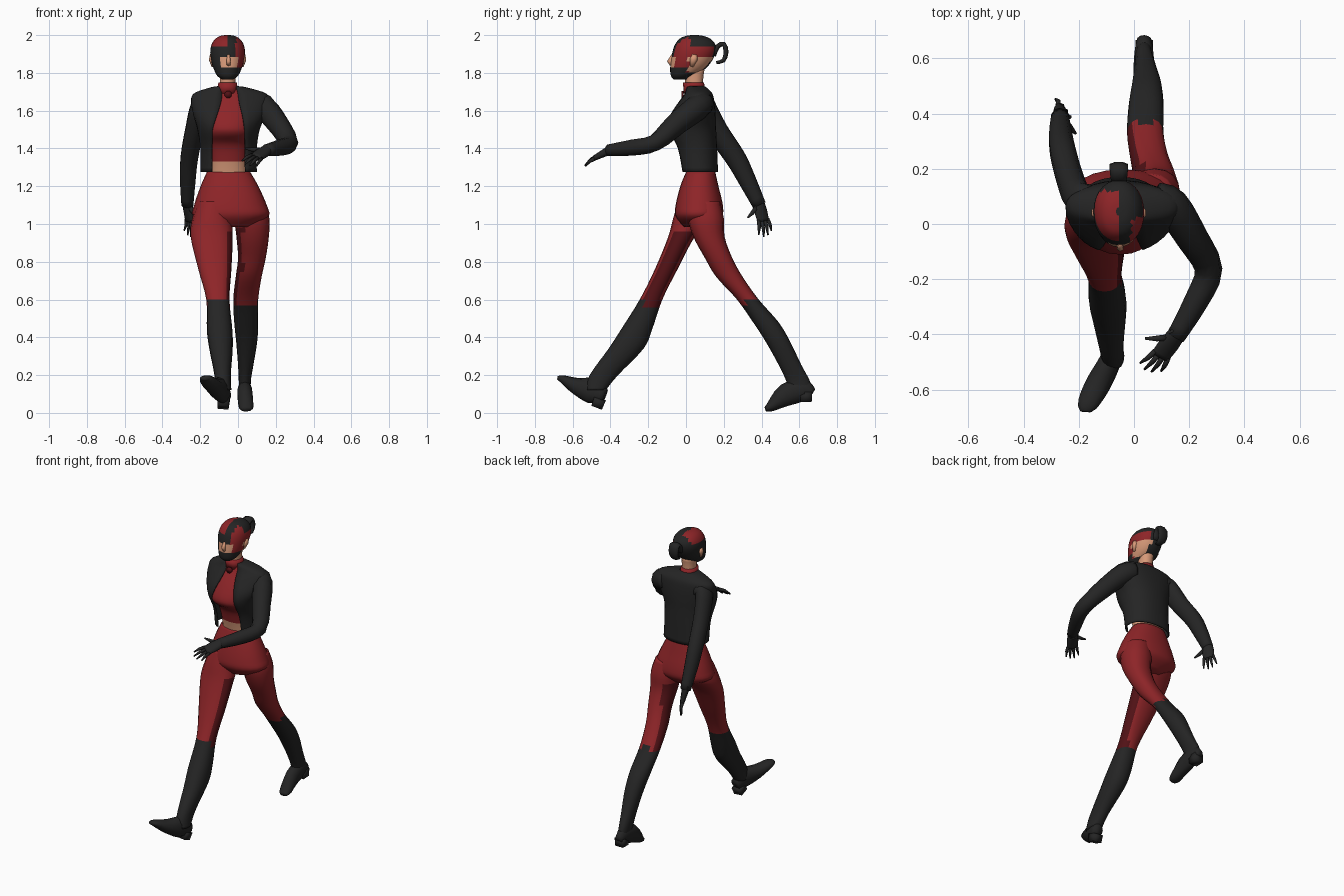
import bpy, bmesh, math
from mathutils import Vector as V

def mat(name, rgb):
    m = bpy.data.materials.new(name)
    m.diffuse_color = (*rgb, 1)
    return m

MATS = [mat("charcoal", (.018, .018, .018)), mat("red", (.27, .018, .021)),
        mat("dark red", (.085, .006, .008)), mat("skin", (.68, .32, .19))]
BLACK, RED, DARK, SKIN = range(4)

def spline(rows, sub):
    """Catmull-Rom interpolation of tuples."""
    out = []
    for i in range(len(rows) - 1):
        a, b, c, d = rows[max(i-1, 0)], rows[i], rows[i+1], rows[min(i+2, len(rows)-1)]
        for k in range(sub):
            t = k / sub
            out.append(tuple(.5*(2*q + (r-p)*t + (2*p-5*q+4*r-s)*t*t + (3*q-p-3*r+s)*t**3)
                             for p, q, r, s in zip(a, b, c, d)))
    return out + [rows[-1]]

def skin_rings(name, rings, col, closed=True):
    bm = bmesh.new()
    vs = [[bm.verts.new(p) for p in r] for r in rings]
    n = len(vs[0])
    for a, b in zip(vs, vs[1:]):
        for j in range(n if closed else n - 1):
            k = (j + 1) % n
            bm.faces.new((a[j], a[k], b[k], b[j]))
    if closed:
        bm.faces.new(vs[0])
        bm.faces.new(vs[-1])
    bmesh.ops.recalc_face_normals(bm, faces=bm.faces)
    for f in bm.faces:
        f.normal_update()
        f.smooth = True
        f.material_index = col(f.calc_center_median(), f.normal) if callable(col) else col
    me = bpy.data.meshes.new(name)
    bm.to_mesh(me)
    bm.free()
    for m in MATS:
        me.materials.append(m)
    ob = bpy.data.objects.new(name, me)
    bpy.context.collection.objects.link(ob)
    return ob

def loft(name, rows, col, n=16, sub=4, e=.9):
    """Level rings; row = z, x0, x1, y0, y1 and, if open at the front, half gap."""
    rings, opened = [], len(rows[0]) == 6
    for r in spline(rows, sub):
        z, x0, x1, y0, y1 = r[:5]
        rx, ry = (x1-x0)/2, (y1-y0)/2
        g = math.asin(min(.99, r[5]/rx)**(1/e)) if opened else 0
        pts = []
        for i in range(n):
            t = g + (2*math.pi - 2*g) * i / (n - 1 if opened else n)
            s, c = math.sin(t), math.cos(t)
            pts.append(V(((x0+x1)/2 + rx*math.copysign(abs(s)**e, s),
                          (y0+y1)/2 - ry*math.copysign(abs(c)**e, c), z)))
        rings.append(pts)
    return skin_rings(name, rings, col, not opened)

def tube(name, pts, col=BLACK, side=(1, 0, 0), n=10, sub=3):
    """Rings square to a path; point = x, y, z, half width along side, half thickness."""
    pts = spline(pts, sub)
    rings = []
    for i, p in enumerate(pts):
        d = (V(pts[min(i+1, len(pts)-1)][:3]) - V(pts[max(i-1, 0)][:3])).normalized()
        b = d.cross(V(side)).normalized()
        a = b.cross(d)
        rings.append([V(p[:3]) + a*p[3]*math.cos(t) + b*p[4]*math.sin(t)
                      for t in [(j + .5)*2*math.pi/n for j in range(n)]])
    return skin_rings(name, rings, col)

def hand(name, wrist, d, side):
    w, d, s = V(wrist), V(d).normalized(), V(side)
    s = (s - d*s.dot(d)).normalized()
    row = lambda p, a, b: (*p, a, b)
    tube(name + "_palm", [row(w - d*.02, .031, .027), row(w + d*.04, .038, .02),
                          row(w + d*.10, .036, .014)], side=s)
    nrm = d.cross(s)
    for i, L in enumerate((.075, .09, .085, .065)):
        o = s*(.028 - .019*i)
        q = w + d*.09 + o
        tube(f"{name}_finger_{i+1}", [row(q, .010, .011), row(q + d*L*.5 + o*.25, .009, .009),
             row(q + d*L + o*.5 + nrm*.012, .004, .004)], side=s, n=6, sub=1)
    q = w + d*.02 + s*.02
    tube(name + "_thumb", [row(q, .014, .014), row(q + s*.035 + d*.025, .012, .011),
                           row(q + s*.07 + d*.045, .005, .005)], side=nrm, n=6, sub=1)

# pelvis and legs
loft("trousers_hips", [(1.275, -.165, .065, 0, .155), (1.2, -.198, .108, -.03, .172),
     (1.1, -.232, .152, -.055, .195), (1.04, -.235, .16, -.055, .19),
     (.985, -.13, .06, -.01, .13)], RED, n=24)

def leg_colour(sgn, y0, z0, slope):
    def f(p, n):
        if p.z < z0 + slope*(p.y - y0):
            return BLACK
        return DARK if n.x*sgn > .5 and p.z < .97 else RED
    return f

loft("forward_leg", [(1.12, -.21, -.05, -.04, .13), (1.03, -.242, -.035, -.068, .13),
     (.93, -.25, -.028, -.095, .045), (.76, -.21, -.035, -.165, -.045),
     (.6, -.168, -.045, -.245, -.125), (.44, -.165, -.03, -.345, -.18),
     (.34, -.152, -.028, -.41, -.225), (.2, -.125, -.038, -.51, -.36),
     (.12, -.12, -.035, -.53, -.425)], leg_colour(1, -.25, .6, -.6))
loft("rear_leg", [(1.12, -.02, .14, .02, .18), (1.03, -.02, .166, .01, .20),
     (.93, -.008, .163, .04, .205), (.82, .0, .147, .10, .245), (.72, -.012, .125, .16, .30),
     (.6, -.025, .107, .27, .385), (.48, -.02, .107, .355, .49), (.38, -.01, .102, .42, .55),
     (.255, .0, .082, .49, .61), (.17, .004, .068, .53, .655), (.1, .005, .07, .55, .67)],
     leg_colour(-1, .29, .57, .6))

# boots' feet and heels
tube("forward_foot", [(-.07, -.43, .09, .034, .04), (-.088, -.50, .118, .04, .068),
     (-.13, -.58, .142, .046, .045), (-.168, -.652, .178, .038, .022),
     (-.174, -.68, .185, .02, .01)])
tube("forward_heel", [(-.075, -.455, .075, .045, .045), (-.08, -.472, .03, .042, .042)], n=4, sub=1)
tube("rear_foot", [(.037, .668, .10, .026, .03), (.036, .62, .12, .036, .058),
     (.037, .53, .095, .041, .06), (.043, .45, .034, .04, .028), (.045, .42, .02, .025, .012)])
tube("rear_heel", [(.037, .635, .11, .045, .045), (.037, .637, .058, .042, .042)], n=4, sub=1)

# torso: bare waist, red top
loft("top_and_waist", [(1.24, -.15, .05, .005, .148), (1.33, -.152, .05, -.012, .148),
     (1.42, -.165, .065, -.04, .148), (1.475, -.18, .08, -.10, .148),
     (1.52, -.185, .085, -.108, .148), (1.6, -.195, .095, -.066, .145),
     (1.68, -.16, .06, -.01, .12), (1.72, -.11, .005, .0, .095)],
     lambda p, n: SKIN if p.z < 1.33 else RED, n=24)

# open cropped jacket
jacket = loft("jacket", [(1.275, -.20, .10, -.035, .17, .09), (1.40, -.2, .10, -.06, .165, .088),
     (1.50, -.215, .115, -.105, .16, .085), (1.57, -.235, .145, -.092, .158, .07),
     (1.64, -.248, .163, -.045, .152, .05), (1.69, -.235, .15, -.008, .14, .042),
     (1.722, -.15, .05, .0, .11, .042), (1.73, -.105, .0, .005, .095, .042)],
     BLACK, n=30)
sol = jacket.modifiers.new("thickness", "SOLIDIFY")
sol.thickness = .008
sol.offset = -1

# arms and gloves
tube("forward_arm", [(.08, .09, 1.64, .06, .06), (.135, .065, 1.62, .068, .066),
     (.21, -.05, 1.53, .06, .058), (.27, -.165, 1.43, .046, .05),
     (.225, -.28, 1.405, .044, .044), (.15, -.41, 1.39, .032, .034)], side=(0, 0, 1))
hand("forward_hand", (.15, -.405, 1.39), (-.105, -.14, -.07), (-.7, .5, .4))
tube("rear_arm", [(-.15, .085, 1.645, .055, .06), (-.2, .09, 1.62, .052, .068),
     (-.232, .165, 1.49, .05, .06), (-.258, .262, 1.35, .048, .055),
     (-.266, .325, 1.23, .043, .047), (-.268, .388, 1.10, .033, .036)])
hand("rear_hand", (-.268, .385, 1.11), (.02, .045, -.175), (.5, -.8, 0))

# neck, collar, clasp
loft("neck", [(1.68, -.1, -.01, .0, .095), (1.76, -.097, -.013, -.005, .09),
     (1.83, -.1, -.01, -.005, .1)], SKIN, n=14, sub=2)
loft("collar", [(1.69, -.113, .003, -.012, .105), (1.75, -.105, -.005, -.016, .095)],
     RED, n=14, sub=1)
tube("collar_clasp", [(-.052, -.012, 1.685, .02, .02), (-.052, -.025, 1.685, .02, .02)],
     DARK, n=8, sub=1)

# masked head
def head_colour(p, n):
    x, y, z = p.x + .055, p.y, p.z
    if z < 1.80 or (y < .0 and z < 1.825):
        return BLACK
    if y < -.02 and z < 1.885 and -.04 < x < .052:
        return SKIN
    if x > .03 and y > .015 and z < 1.88:
        return SKIN
    if x > .045 and (y < .02 or z < 1.945):
        return RED
    if x < .0 and z > 1.945 and y < .12:
        return RED
    return BLACK

loft("head", [(1.765, -.085, -.025, -.065, .01), (1.785, -.11, .0, -.08, .04),
     (1.82, -.128, .018, -.084, .10), (1.86, -.141, .031, -.08, .135),
     (1.91, -.147, .037, -.072, .157), (1.95, -.14, .03, -.058, .155),
     (1.98, -.12, .01, -.035, .13), (1.996, -.092, -.018, .0, .09),
     (2.0, -.065, -.045, .03, .06)], head_colour, n=28, e=.95)
tube("nose", [(-.05, -.07, 1.895, .008, .008), (-.05, -.086, 1.86, .013, .014),
     (-.05, -.076, 1.842, .012, .01)], SKIN, n=6, sub=1)
for sgn, label in ((1, "right"), (-1, "left")):
    tube(label + "_ear", [(-.055 + sgn*.083, .045, 1.895, .012, .02),
         (-.055 + sgn*.088, .04, 1.87, .012, .02),
         (-.055 + sgn*.078, .03, 1.835, .008, .01)], SKIN, n=6, sub=1)

# tied-back hair
tube("ponytail", [(-.055, .145, 1.89, .025, .014), (-.055, .168, 1.94, .032, .014),
     (-.055, .20, 1.952, .036, .014), (-.055, .212, 1.91, .036, .014),
     (-.055, .198, 1.865, .03, .012), (-.055, .16, 1.855, .018, .008)], n=8, sub=2)
